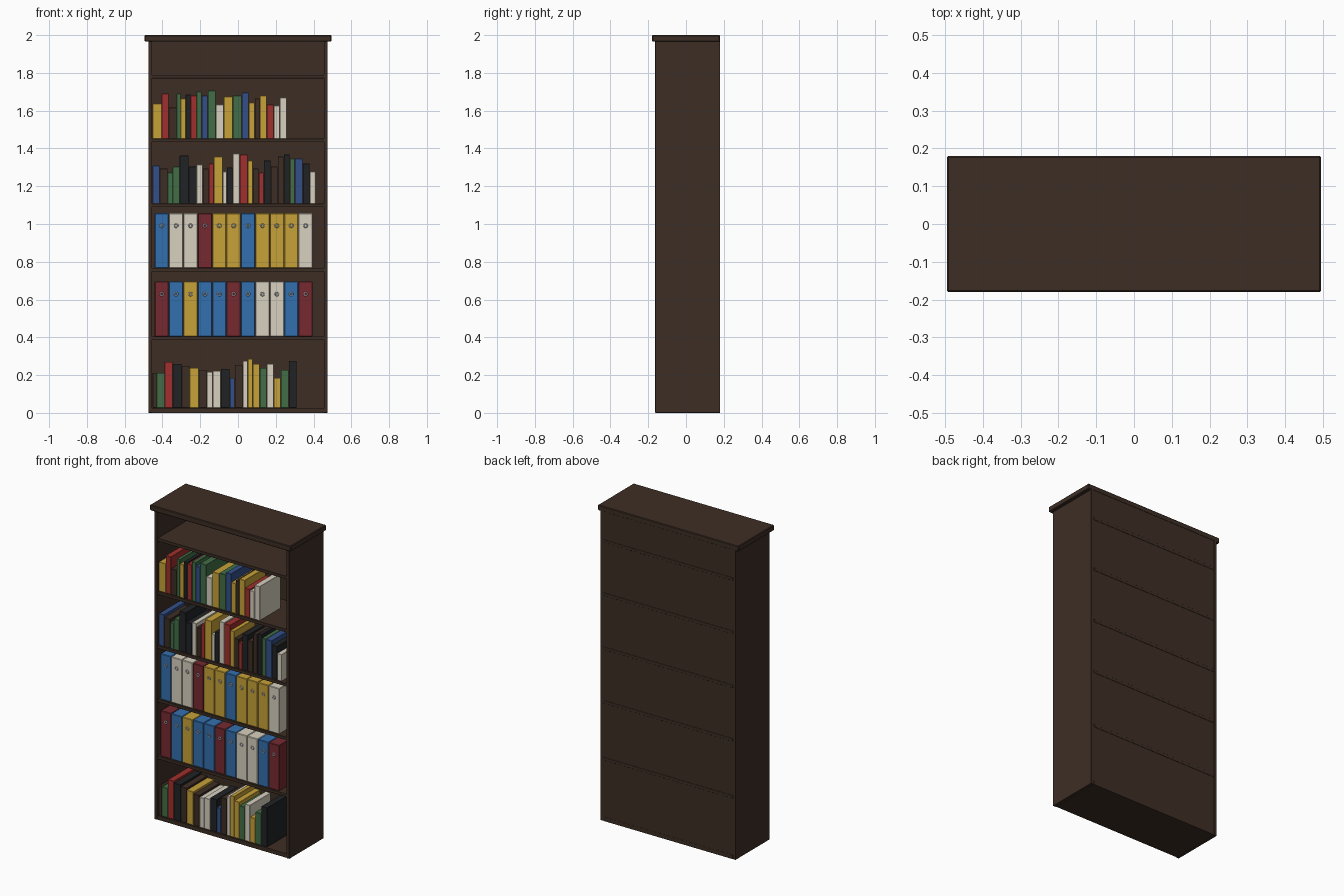
import bpy
import math

default = bpy.data.objects.get("Cube")
if default:
    bpy.data.objects.remove(default, do_unlink=True)


def material(name, r, g, b):
    mat = bpy.data.materials.new(name)
    mat.use_nodes = True
    colour = (r, g, b, 1)
    mat.diffuse_color = colour
    bsdf = mat.node_tree.nodes["Principled BSDF"]
    bsdf.inputs["Base Color"].default_value = colour
    bsdf.inputs["Roughness"].default_value = 0.7
    return mat


# One letter per colour, used in the row patterns below
MATS = {
    "d": material("dark wood", .047, .027, .018),
    "y": material("mustard yellow", .58, .36, .04),
    "r": material("book red", .35, .03, .027),
    "m": material("maroon", .18, .023, .03),
    "s": material("sky blue", .033, .16, .43),
    "b": material("navy blue", .034, .08, .25),
    "g": material("forest green", .055, .155, .063),
    "w": material("cream white", .69, .64, .53),
    "k": material("charcoal black", .015, .016, .018),
    "i": material("silver", .6, .6, .6),
}


def box(name, x, y, z, colour, bevel=0.0):
    """Box from (min, max) ranges on each axis."""
    bpy.ops.mesh.primitive_cube_add(
        size=1, location=[sum(r) / 2 for r in (x, y, z)])
    obj = bpy.context.object
    obj.name = name
    obj.scale = [r[1] - r[0] for r in (x, y, z)]
    bpy.ops.object.transform_apply(location=False, rotation=False, scale=True)
    obj.data.materials.append(MATS[colour])
    if bevel:
        mod = obj.modifiers.new("edge bevel", "BEVEL")
        mod.width = bevel
        mod.segments = 1
    return obj


# Cabinet
HALF, INNER = 0.475, 0.455
FRONT, BACK = -0.163, 0.18
SHELF = 0.019
for side, sign in (("left", 1), ("right", -1)):
    box(side + "_side_panel", sorted((sign * INNER, sign * HALF)),
        (FRONT, BACK), (0, 1.97), "d", 0.001)
box("back_panel", (-INNER, INNER), (BACK - 0.015, BACK - 0.001), (0, 1.97), "d")
box("top_board", (-0.495, 0.495), (-0.18, 0.18), (1.965, 2), "d", 0.004)
box("bottom_board", (-INNER, INNER), (FRONT + 0.004, BACK), (0, 0.026), "d")
for n, top in enumerate((0.405, 0.767, 1.108, 1.452, 1.79)):
    box(f"shelf_{n + 1}", (-INNER, INNER), (FRONT + 0.004, BACK),
        (top - SHELF, top), "d", 0.001)

# Books: colour pattern, spine widths and heights in spine units
UNIT = 0.0053
BOOK_FRONT, BOOK_DEPTH = -0.15, 0.21


def book_row(name, base, colours, widths, heights):
    x = -0.452
    for n, (c, w, h) in enumerate(zip(colours, widths, heights)):
        end = x + w * UNIT
        box(f"{name}_book_{n + 1}", (x + 0.0004, end - 0.0004),
            (BOOK_FRONT, BOOK_FRONT + BOOK_DEPTH),
            (base, base + h * UNIT), c, 0.0015)
        x = end


book_row("upper", 1.452, "yrdgykrgbgwygbydyrww",
         (9, 7, 8, 4, 5, 5, 6, 5, 6, 8, 8, 9, 9, 7, 6, 5, 7, 7, 6, 7),
         (35, 45, 31, 45, 40, 44, 43, 47, 43, 48,
          34, 42, 43, 46, 36, 40, 43, 34, 33, 41))
book_row("middle", 1.108, "bdggkkwdrywkwrydrkddkgbkw",
         (7, 8, 5, 7, 9, 8, 6, 6, 5, 9, 4, 6, 7,
          8, 5, 6, 5, 7, 7, 6, 6, 5, 8, 7, 6),
         (38, 35, 31, 37, 48, 37, 39, 35, 40, 47, 32, 36, 50,
          49, 43, 35, 31, 43, 37, 47, 49, 45, 45, 40, 32))
book_row("lower", 0.026, "dgrkdydwwkbdwyygwygk",
         (4, 8, 8, 9, 8, 9, 8, 6, 8, 9, 5, 8, 5, 5, 7, 7, 7, 7, 8, 8),
         (35, 35, 46, 44, 42, 40, 38, 36, 37, 39,
          30, 43, 47, 49, 44, 40, 44, 30, 38, 47))


# Binders with a metal finger ring on each spine
def binder_row(name, base, colours):
    pitch = 0.0762
    for n, c in enumerate(colours):
        x = -0.442 + n * pitch
        box(f"{name}_binder_{n + 1}", (x + 0.001, x + pitch - 0.001),
            (BOOK_FRONT, BOOK_FRONT + 0.27), (base, base + 0.29), c, 0.003)
        bpy.ops.mesh.primitive_torus_add(
            major_radius=0.009, minor_radius=0.003,
            major_segments=16, minor_segments=6,
            location=(x + pitch / 2, BOOK_FRONT, base + 0.224),
            rotation=(math.pi / 2, 0, 0))
        ring = bpy.context.object
        ring.name = f"{name}_binder_ring_{n + 1}"
        ring.data.materials.append(MATS["i"])
        bpy.ops.object.shade_smooth_by_angle()


binder_row("upper", 1.108 - 0.341, "swwmyysyyyw")
binder_row("lower", 0.405, "msyssmswwsm")
